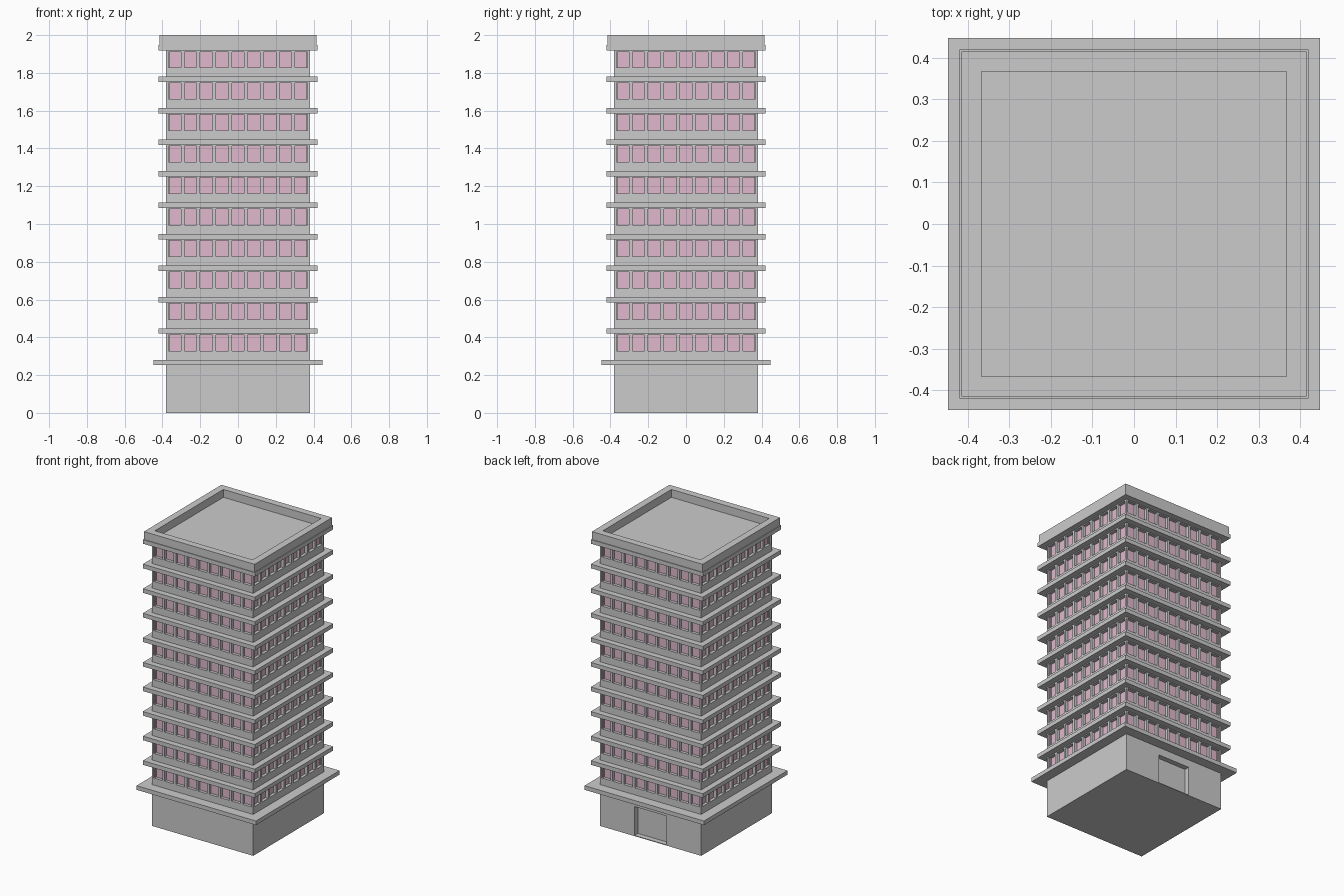
import bpy, bmesh
from mathutils import Matrix, Vector
from math import pi

if "Cube" in bpy.data.objects:
    bpy.data.objects.remove(bpy.data.objects["Cube"])

HALF = 0.38                    # half width of the tower body
STOREYS, PITCH = 10, 0.1666    # storeys above the ground floor
Z0 = 0.2665                    # centre height of the canopy slab
SLAB_T = 0.028
COLS, COL_PITCH = 9, 0.0838
WIN_W, WIN_H, WIN_UP = 0.066, 0.084, 0.104
DEPTH = 0.02                   # window recess


def finish(bm, name):
    bmesh.ops.remove_doubles(bm, verts=bm.verts, dist=1e-5)
    mesh = bpy.data.meshes.new(name)
    bm.to_mesh(mesh)
    bm.free()
    ob = bpy.data.objects.new(name, mesh)
    bpy.context.collection.objects.link(ob)
    return ob


def box(name, lo, hi):
    lo, hi = Vector(lo), Vector(hi)
    bm = bmesh.new()
    bmesh.ops.create_cube(bm, size=1)
    for v in bm.verts:
        v.co = Vector(a * b for a, b in zip(v.co, hi - lo)) + (lo + hi) / 2
    return finish(bm, name)


def square(name, half, z_lo, z_hi):
    return box(name, (-half, -half, z_lo), (half, half, z_hi))


def cut(ob, cutter):
    mod = ob.modifiers.new("cut", 'BOOLEAN')
    mod.operation, mod.object, mod.solver = 'DIFFERENCE', cutter, 'EXACT'
    cutter.hide_render = True
    cutter.hide_set(True)


# Ground floor with a recessed doorway at the back
ground = square("ground_floor", HALF, 0, Z0)
cut(ground, box("doorway_cutter", (-0.12, HALF - 0.035, 0.005), (0.12, HALF + 0.1, 0.2)))

# Breakpoints of the wall grid: odd cells in both directions are windows
xs = [-HALF]
for c in range(COLS):
    x = (c - (COLS - 1) / 2) * COL_PITCH
    xs += [x - WIN_W / 2, x + WIN_W / 2]
xs.append(HALF)
zs = [Z0]
for s in range(STOREYS):
    z = Z0 + s * PITCH + WIN_UP
    zs += [z - WIN_H / 2, z + WIN_H / 2]
zs.append(Z0 + STOREYS * PITCH)

# Upper walls with window reveals, and the recessed panes
walls, panes = bmesh.new(), bmesh.new()


def quad(bm, rot, pts):
    bm.faces.new([bm.verts.new(rot @ Vector(p)) for p in pts])


for side in range(4):
    rot = Matrix.Rotation(side * pi / 2, 3, 'Z')
    for i in range(len(xs) - 1):
        for j in range(len(zs) - 1):
            corners = [(xs[i], zs[j]), (xs[i + 1], zs[j]),
                       (xs[i + 1], zs[j + 1]), (xs[i], zs[j + 1])]
            outer = [(x, -HALF, z) for x, z in corners]
            if i % 2 and j % 2:
                inner = [(x, -HALF + DEPTH, z) for x, z in corners]
                quad(panes, rot, inner)
                for k in range(4):
                    n = (k + 1) % 4
                    quad(walls, rot, [outer[k], outer[n], inner[n], inner[k]])
            else:
                quad(walls, rot, outer)
finish(walls, "upper_walls")
windows = finish(panes, "window_panes")
pink = bpy.data.materials.new("window_pink")
pink.diffuse_color = (0.75, 0.48, 0.61, 1)
pink.use_nodes = True
pink.node_tree.nodes["Principled BSDF"].inputs["Base Color"].default_value = pink.diffuse_color
windows.data.materials.append(pink)

# Wide canopy slab, then one projecting slab per storey
for s in range(STOREYS + 1):
    z = Z0 + s * PITCH
    square("floor_slab" if s else "canopy_slab", 0.42 if s else 0.448,
           z - SLAB_T / 2, z + SLAB_T / 2)

# Roof parapet: a square ring standing on the top slab
roof = Z0 + STOREYS * PITCH + SLAB_T / 2
parapet = square("roof_parapet", 0.415, roof - 0.004, 2.0)
cut(parapet, square("parapet_cutter", 0.367, roof - 0.1, 2.1))
